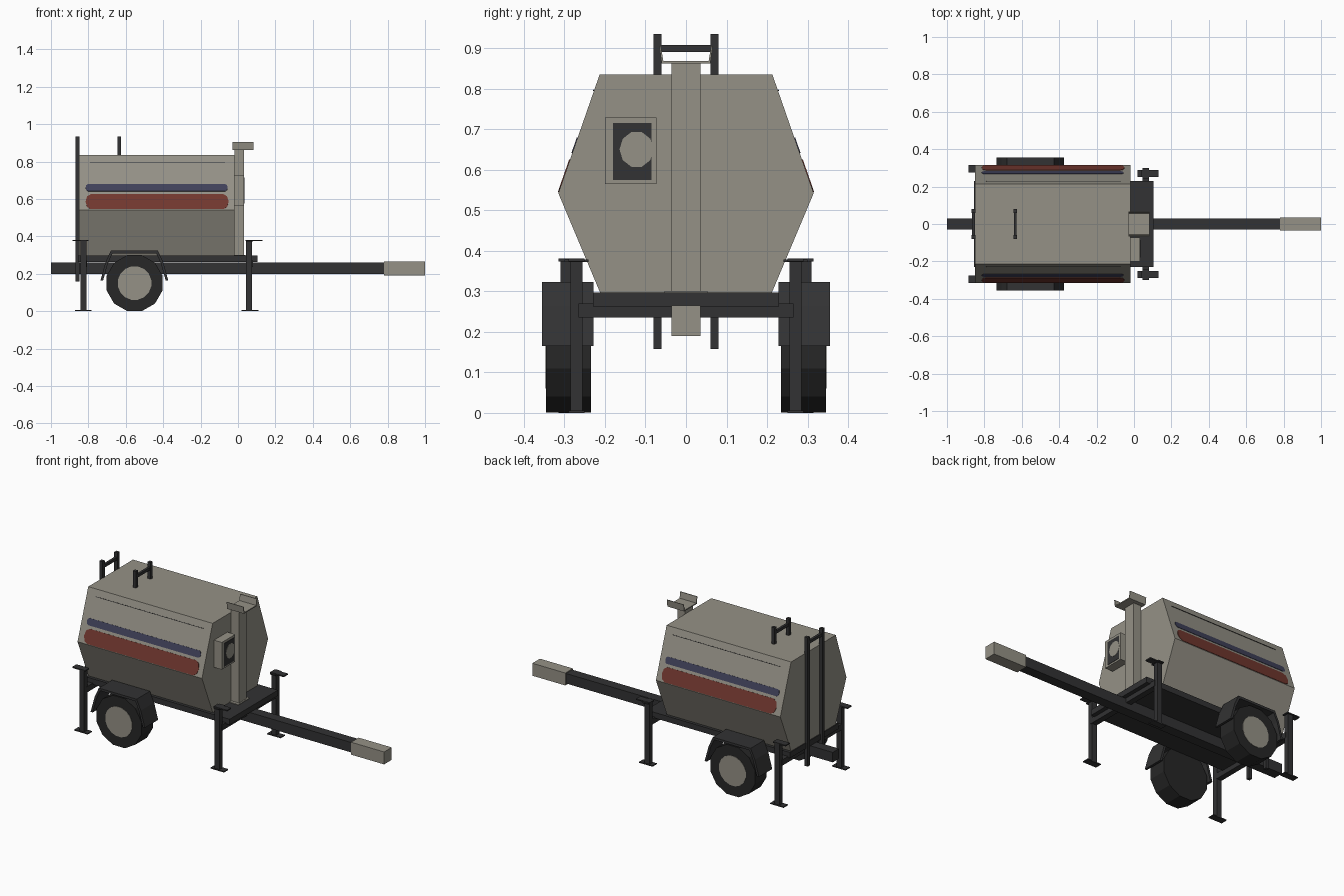
import bpy, bmesh, math
from mathutils import Vector

if "Cube" in bpy.data.objects:
    bpy.data.objects.remove(bpy.data.objects["Cube"])


def material(name, rgb):
    m = bpy.data.materials.new(name)
    m.diffuse_color = (*rgb, 1)
    m.use_nodes = True
    m.node_tree.nodes["Principled BSDF"].inputs["Base Color"].default_value = m.diffuse_color
    return m


BEIGE = material("warm grey paint", (0.30, 0.285, 0.24))
DARK = material("dark steel", (0.032, 0.032, 0.033))
RUBBER = material("black rubber", (0.02, 0.02, 0.02))
RED = material("red stripe", (0.165, 0.038, 0.028))
BLUE = material("blue stripe", (0.05, 0.052, 0.10))


def prism(name, mat, pts, sweep):
    """Extrude a planar outline of 3D points along a sweep vector."""
    bm = bmesh.new()
    face = bm.faces.new([bm.verts.new(p) for p in pts])
    out = bmesh.ops.extrude_face_region(bm, geom=[face])
    verts = [v for v in out["geom"] if isinstance(v, bmesh.types.BMVert)]
    bmesh.ops.translate(bm, verts=verts, vec=Vector(sweep))
    if face.is_valid and not any(len(e.link_faces) == 1 for e in bm.edges):
        pass
    else:
        bmesh.ops.holes_fill(bm, edges=[e for e in bm.edges if len(e.link_faces) == 1])
    bmesh.ops.recalc_face_normals(bm, faces=bm.faces)
    me = bpy.data.meshes.new(name)
    bm.to_mesh(me)
    bm.free()
    me.materials.append(mat)
    ob = bpy.data.objects.new(name, me)
    bpy.context.collection.objects.link(ob)
    return ob


def box(name, mat, x, y, z):
    pts = [(x[0], y[0], z[0]), (x[1], y[0], z[0]), (x[1], y[1], z[0]), (x[0], y[1], z[0])]
    return prism(name, mat, pts, (0, 0, z[1] - z[0]))


def sided(s, a, b):
    """Mirror a y range to side s."""
    return tuple(sorted((s * a, s * b)))


def ring(cx, cz, r, n, y):
    return [(cx + r * math.cos((i + .5) * 2 * math.pi / n), y,
             cz + r * math.sin((i + .5) * 2 * math.pi / n)) for i in range(n)]


# Hexagonal housing
HEX = [(.212, .297), (.315, .542), (.213, .835), (-.213, .835), (-.315, .542), (-.212, .297)]
prism("housing", BEIGE, [(-.85, y, z) for y, z in HEX], (.83, 0, 0))

# Chassis, tongue and coupler
box("chassis_deck", DARK, (-.855, .105), (-.23, .23), (.263, .297))
box("tongue", DARK, (-1, .79), (-.03, .03), (.2, .26))
box("coupler", BEIGE, (.78, 1), (-.036, .036), (.19, .265))

# Mast with base plate and open tray on top
box("mast_base", BEIGE, (-.02, .04), (-.053, .053), (.297, .301))
box("mast", BEIGE, (-.02, .032), (-.036, .036), (.297, .866))
TRAY = [(-.066, .905), (-.06, .862), (.06, .862), (.066, .905), (.062, .905),
        (.056, .868), (-.056, .868), (-.062, .905)]
prism("mast_tray", BEIGE, [(-.03, y, z) for y, z in TRAY], (.112, 0, 0))

# Control box with dark panel and a light dial
box("control_box", BEIGE, (-.02, .032), (-.2, -.073), (.565, .729))
box("control_panel", DARK, (.032, .034), (-.18, -.085), (.575, .715))
dial = [(.034, -.122 + .042 * math.cos(a), .65 + .045 * math.sin(a))
        for a in [i * math.pi / 5 for i in range(10)]]
prism("control_dial", BEIGE, dial, (.001, 0, 0))

# Ladder at the rear and handle on the roof
for label, x0, x1, z0 in (("rear_ladder", -.868, -.847, .158), ("roof_handle", -.645, -.625, .83)):
    for s in (-1, 1):
        box(label + "_rail", DARK, (x0, x1), sided(s, .06, .08), (z0, .935))
    box(label + "_bar", DARK, (x0 + .003, x1 - .003), (-.062, .062), (.89, .907))

# Cross bars carrying the jacks
box("front_cross_bar", DARK, (.045, .08), (-.265, .265), (.235, .27))
box("rear_cross_bar", DARK, (-.842, -.808), (-.29, .29), (.235, .27))


def stripe(name, mat, s, x0, x1, z0, z1):
    """Thin plate with rounded ends lying on the upper housing slope."""
    slope = (.315 - .213) / (.835 - .542)
    r = (z1 - z0) / 2
    zc = (z0 + z1) / 2
    pts = []
    for cx, start in ((x1 - r * .7, -90), (x0 + r * .7, 90)):
        for i in range(5):
            a = math.radians(start + 45 * i)
            z = zc + r * math.sin(a)
            pts.append((cx + r * .7 * math.cos(a), s * (.315 - (z - .542) * slope), z))
    prism(name, mat, pts, (0, s * .002, .002 * slope))


for s in (-1, 1):
    side = "left" if s < 0 else "right"
    # Painted stripes and panel seam
    stripe(side + "_red_stripe", RED, s, -.815, -.05, .545, .625)
    stripe(side + "_blue_stripe", BLUE, s, -.815, -.055, .641, .679)
    stripe(side + "_panel_seam", DARK, s, -.79, -.07, .794, .797)

    # Twelve-sided tyre and light hub
    prism(side + "_tyre", RUBBER, ring(-.553, .15, .1545, 12, s * .234), (0, s * .111, 0))
    prism(side + "_hub", BEIGE, ring(-.553, .15, .091, 16, s * .344), (0, s * .003, 0))

    # Angular fender
    outer = [(-.735, .165), (-.708, .262), (-.68, .323), (-.428, .323), (-.4, .262), (-.373, .165)]
    inner = [(-.387, .165), (-.413, .258), (-.437, .309), (-.671, .309), (-.695, .258), (-.721, .165)]
    prism(side + "_fender", DARK, [(x, s * .228, z) for x, z in outer + inner], (0, s * .127, 0))

    # Stabiliser jacks: post, foot and top plate
    for label, px, py, cap, foot in (("front", .06, .27, (.04, .13), (.02, .11)),
                                     ("rear", -.825, .295, (-.885, -.8), (-.872, -.782))):
        name = f"{side}_{label}_jack"
        box(name + "_post", DARK, (px - .016, px + .016), sided(s, py - .015, py + .015), (.003, .378))
        box(name + "_foot", DARK, foot, sided(s, py - .02, py + .02), (0, .006))
        box(name + "_cap", DARK, cap, sided(s, py - .02, py + .02), (.374, .381))
    box(f"{side}_front_jack_crosspiece", DARK, (.045, .08), sided(s, .24, .3), (.372, .379))
